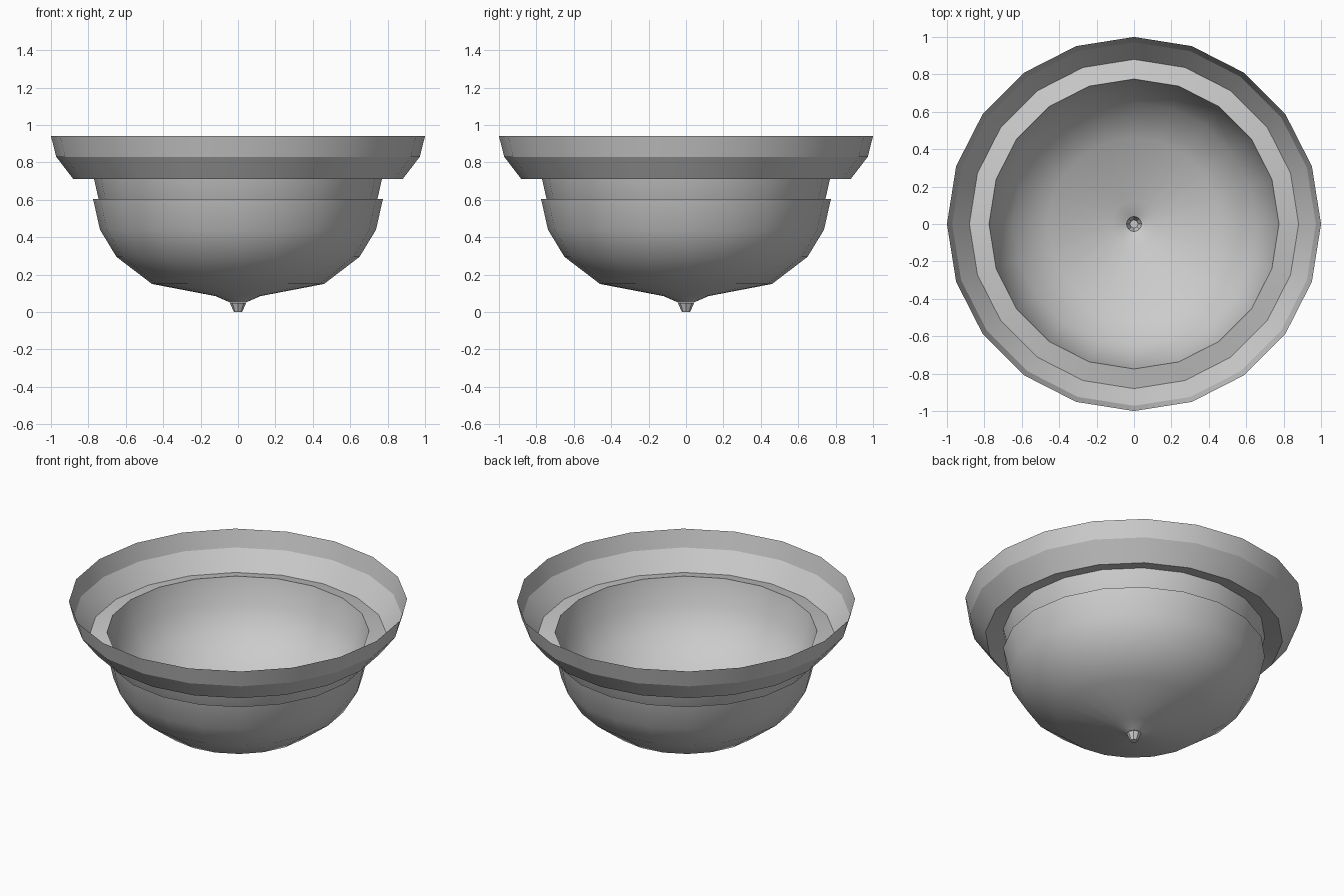
import bpy, bmesh
from math import cos, sin, pi, radians

if "Cube" in bpy.data.objects:
    bpy.data.objects.remove(bpy.data.objects["Cube"])


def lathe(name, profile, sides, angle, z=0.0, cap=False):
    """Revolve (radius, height) points around z into an open sheet."""
    bm = bmesh.new()
    rings = [[bm.verts.new((r * cos(2 * pi * i / sides), r * sin(2 * pi * i / sides), h + z))
              for i in range(sides)] for r, h in profile]
    for low, high in zip(rings, rings[1:]):
        for i in range(sides):
            j = (i + 1) % sides
            bm.faces.new((low[i], low[j], high[j], high[i]))
    if cap:
        bm.faces.new(rings[0][::-1])
    mesh = bpy.data.meshes.new(name)
    bm.to_mesh(mesh)
    bm.free()
    ob = bpy.data.objects.new(name, mesh)
    bpy.context.collection.objects.link(ob)
    bpy.ops.object.select_all(action='DESELECT')
    bpy.context.view_layer.objects.active = ob
    ob.select_set(True)
    bpy.ops.object.shade_smooth_by_angle(angle=radians(angle))
    return ob


SIDES = 20
bowl = [(0.04, 0.05), (0.12, 0.085), (0.46, 0.15), (0.65, 0.295), (0.738, 0.44), (0.775, 0.605)]
finial = [(0.022, 0.0), (0.043, 0.048)]

# Flared rim with its inner ledge sloping up to the bowl
lathe("rim", [(0.775, 0.735), (0.88, 0.71), (0.972, 0.83), (1.0, 0.94)], SIDES, 20)

# Nested glass bowls: outer shade and the raised inner liner, each with a tip
for part, lift in (("outer", 0.0), ("inner", 0.13)):
    lathe(part + "_bowl", bowl, SIDES, 40, lift)
    lathe(part + "_finial", finial, 8, 30, lift, cap=True)
